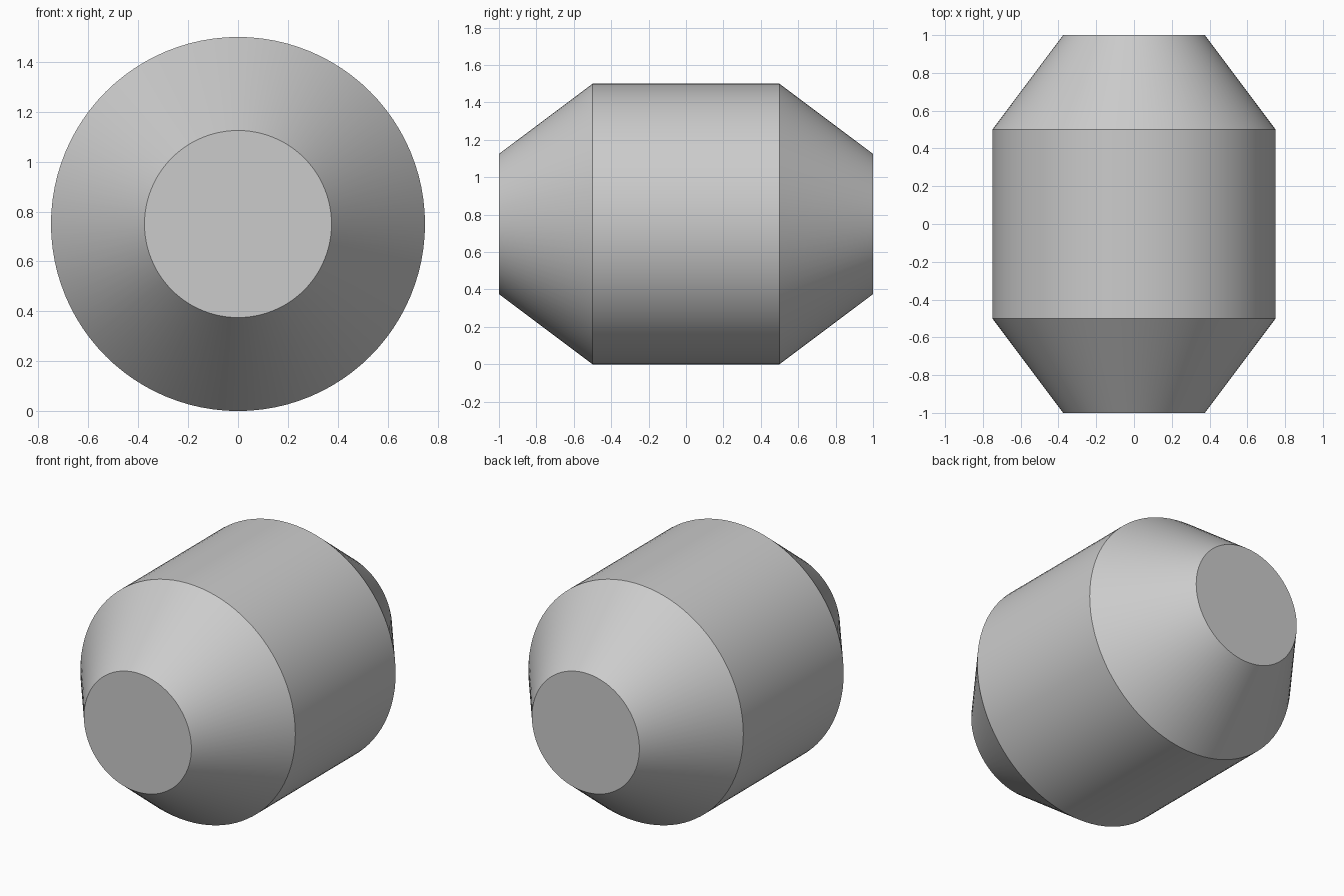
import bpy, bmesh, math

if "Cube" in bpy.data.objects:
    bpy.data.objects.remove(bpy.data.objects["Cube"], do_unlink=True)

SIDES = 96
CENTRE_Z = 0.75
# Profile along the y axis: (y, radius)
PROFILE = [(-1.0, 0.375), (-0.5, 0.75), (0.5, 0.75), (1.0, 0.375)]

grey = bpy.data.materials.new("plain grey")
grey.use_nodes = True
colour = (0.6, 0.6, 0.6, 1.0)
grey.diffuse_color = colour
grey.node_tree.nodes["Principled BSDF"].inputs["Base Color"].default_value = colour

# Barrel body: rings joined by side faces, closed by flat end caps
bm = bmesh.new()
rings = []
for y, radius in PROFILE:
    ring = []
    for i in range(SIDES):
        a = math.tau * i / SIDES
        ring.append(bm.verts.new((radius * math.cos(a), y, CENTRE_Z + radius * math.sin(a))))
    rings.append(ring)
for near, far in zip(rings, rings[1:]):
    for i in range(SIDES):
        j = (i + 1) % SIDES
        bm.faces.new((near[i], near[j], far[j], far[i]))
bm.faces.new(rings[0])
bm.faces.new(rings[-1])
bmesh.ops.recalc_face_normals(bm, faces=bm.faces[:])

mesh = bpy.data.meshes.new("tapered_barrel")
bm.to_mesh(mesh)
bm.free()
mesh.materials.append(grey)
barrel = bpy.data.objects.new("tapered_barrel", mesh)
bpy.context.collection.objects.link(barrel)

# Smooth round sides, crisp rims
bpy.ops.object.select_all(action="DESELECT")
barrel.select_set(True)
bpy.context.view_layer.objects.active = barrel
bpy.ops.object.shade_smooth_by_angle(angle=math.radians(30))
